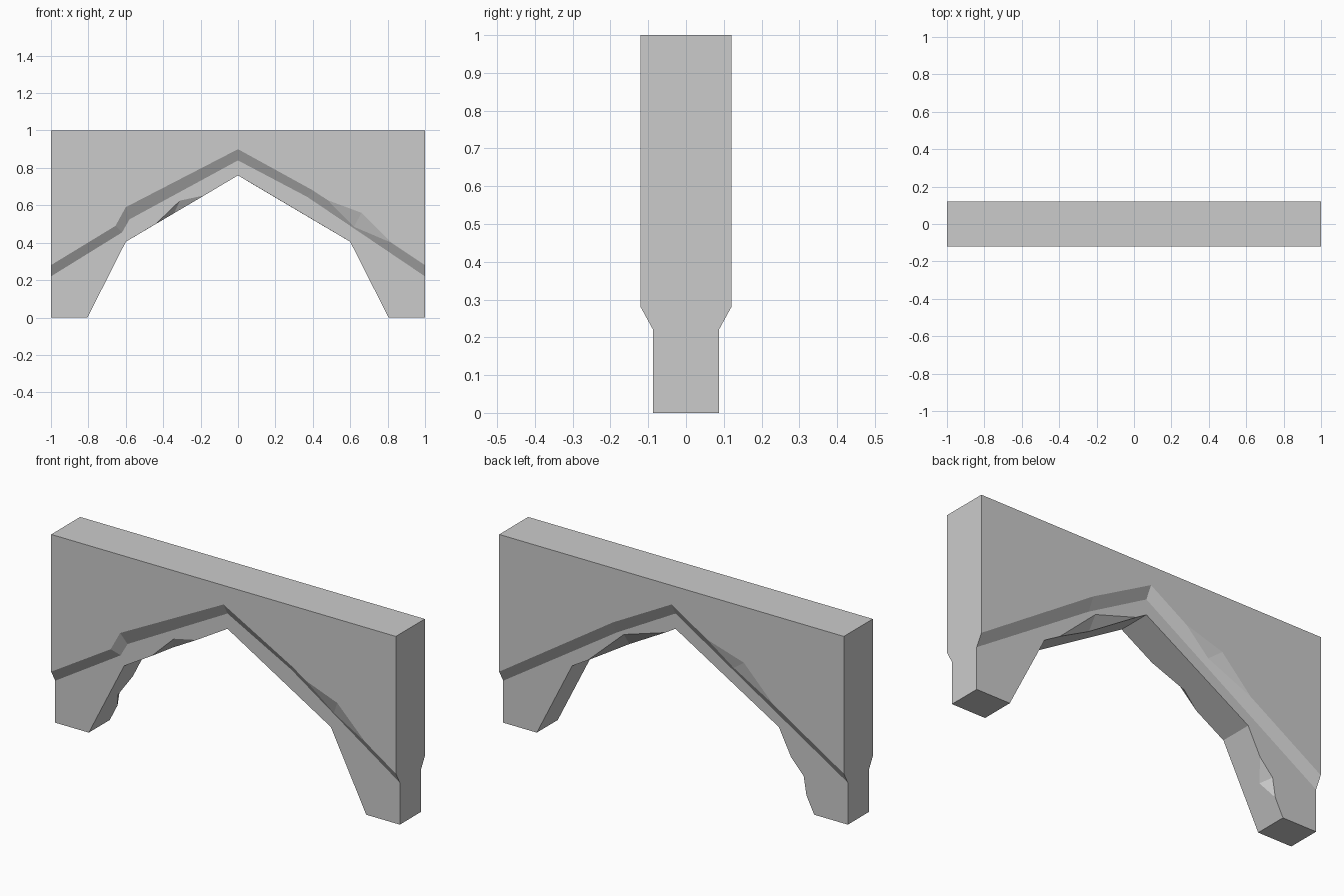
import bpy, bmesh
from mathutils import Vector

if "Cube" in bpy.data.objects:
    bpy.data.objects.remove(bpy.data.objects["Cube"], do_unlink=True)

stone = bpy.data.materials.new("grey stone")
stone.use_nodes = True
stone.diffuse_color = (0.6, 0.6, 0.6, 1)
stone.node_tree.nodes["Principled BSDF"].inputs["Base Color"].default_value = (0.6, 0.6, 0.6, 1)

LOW, HIGH = 0.087, 0.12   # half thickness of the legs and of the raised panel

# Outline of the opening, and the sloped ledge on each face (upper and lower edge)
opening = [(-1, 0), (-.805, 0), (-.6, .405), (0, .76), (.6, .405), (.805, 0), (1, 0)]
front_ledge = ([(-1, .28), (-.655, .49), (-.6, .59), (0, .9), (.4, .68), (1, .28)],
               [(-1, .22), (-.62, .455), (-.58, .525), (0, .84), (.37, .645), (1, .22)])
back_ledge = ([(-1, .28), (0, .9), (.34, .715), (1, .28)],
              [(-1, .22), (0, .84), (.34, .65), (1, .22)])

bm = bmesh.new()


def add_side(side, ledge):
    """One broad face: legs, sloped ledge and raised panel."""
    def row(points, depth):
        return [bm.verts.new((x, side * depth, z)) for x, z in points]
    foot, low = row(opening, LOW), row(ledge[1], LOW)
    high, top = row(ledge[0], HIGH), row([(-1, 1), (1, 1)], HIGH)
    bm.faces.new(foot + low[::-1])
    bm.faces.new(high + top[::-1])
    for i in range(len(low) - 1):
        bm.faces.new((low[i], low[i + 1], high[i + 1], high[i]))
    ends = [[foot[e], low[e], high[e], top[e]] for e in (0, -1)]
    return foot, top, ends


def chip_edge(a, b, c, d):
    """Break the edge from a to b, with c on the broad face and d on the other."""
    a, b, c, d = map(Vector, (a, b, c, d))
    bm.normal_update()

    def distance(edge):
        p, q = (v.co for v in edge.verts)
        return sum((r - p).length + (r - q).length - (p - q).length for r in (a, b))

    edge = min(bm.edges, key=distance)
    start, end = edge.verts
    if (a - start.co).length > (b - start.co).length:
        a, b = b, a
    va, vb, vc, vd = [bm.verts.new(p) for p in (a, b, c, d)]
    faces = sorted(edge.link_faces, key=lambda f: -abs(f.normal.y))
    outlines = []
    for face, corner in zip(faces, (vc, vd)):
        verts = list(face.verts)
        i = verts.index(start)
        if verts[(i + 1) % len(verts)] == end:
            outlines.append(verts[i + 1:] + verts[:i + 1] + [va, corner, vb])
        else:
            outlines.append(verts[i:] + verts[:i] + [vb, corner, va])
    bm.edges.remove(edge)   # takes both old faces with it
    for outline in outlines + [(va, vc, vd), (vb, vc, vd)]:
        bm.faces.new(outline)


front_foot, front_top, front_ends = add_side(-1, front_ledge)
back_foot, back_top, back_ends = add_side(1, back_ledge)

# Underside, top and end walls
for i in range(len(opening) - 1):
    bm.faces.new((front_foot[i], front_foot[i + 1], back_foot[i + 1], back_foot[i]))
bm.faces.new(front_top + back_top[::-1])
for front, back in zip(front_ends, back_ends):
    bm.faces.new(front + back[::-1])
bmesh.ops.recalc_face_normals(bm, faces=bm.faces[:])

# Chips in the underside, front then back
chip_edge((-.44, -LOW, .5), (-.18, -LOW, .653), (-.31, -LOW, .625), (-.343, -.055, .557))
chip_edge((.51, LOW, .458), (.06, LOW, .724), (.3, LOW, .65), (.3, .04, .582))
# Chip in the back of one leg
chip_edge((-.67, LOW, .267), (-.76, LOW, .089), (-.744, LOW, .187), (-.718, .025, .175))
# Chips in the ledges, front then back
chip_edge((.48, -HIGH, .627), (.82, -HIGH, .4), (.66, -HIGH, .56), (.62, -.09, .485))
chip_edge((-.21, HIGH, .77), (-.587, HIGH, .536), (-.42, HIGH, .707), (-.35, .104, .655))

bmesh.ops.recalc_face_normals(bm, faces=bm.faces[:])
mesh = bpy.data.meshes.new("stone_arch")
bm.to_mesh(mesh)
bm.free()
mesh.materials.append(stone)
arch = bpy.data.objects.new("stone_arch", mesh)
bpy.context.collection.objects.link(arch)
